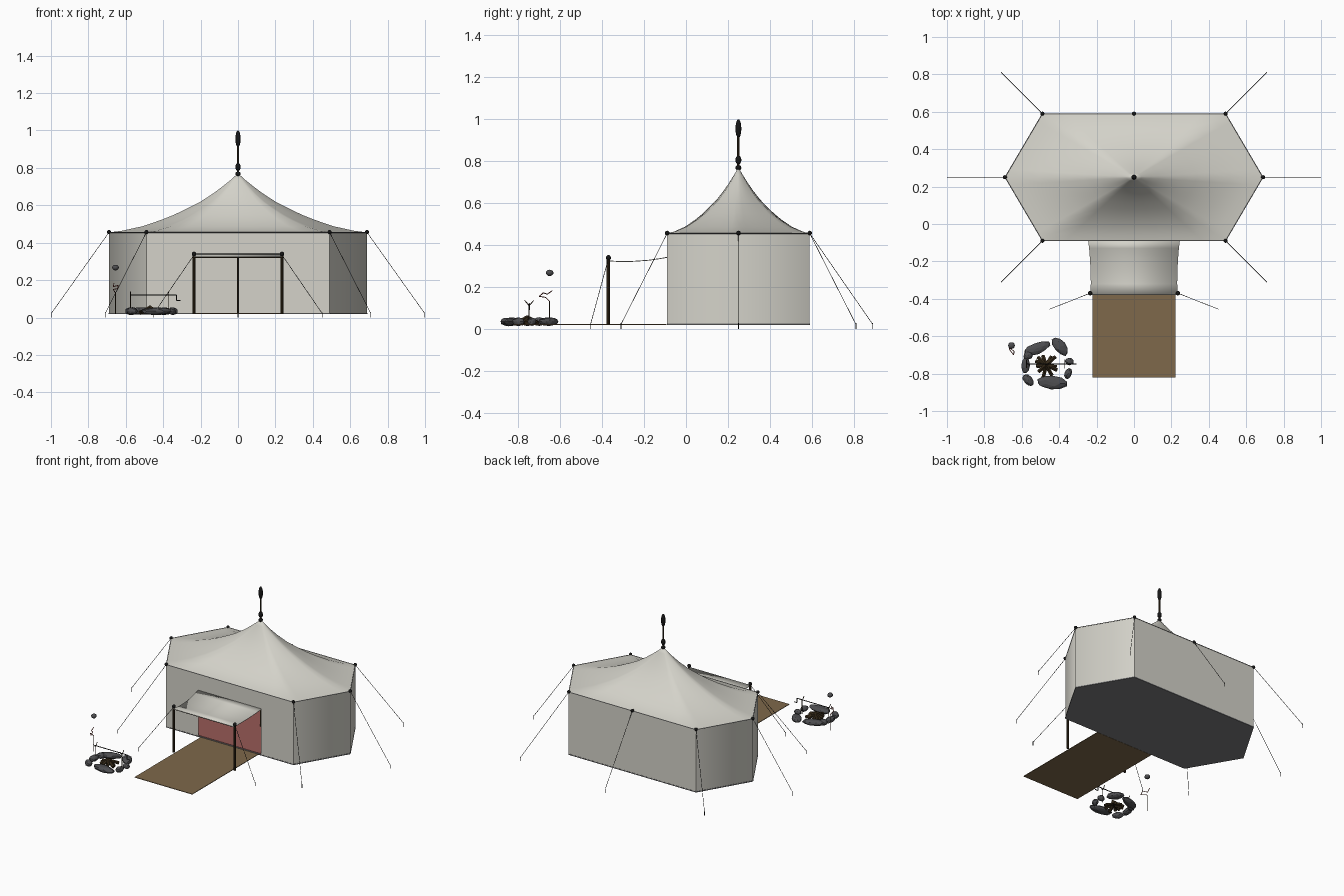
import bpy, bmesh, math, random
from mathutils import Vector, Matrix

if "Cube" in bpy.data.objects:
    bpy.data.objects.remove(bpy.data.objects["Cube"])
random.seed(4)


def mat(name, r, g, b):
    m = bpy.data.materials.new(name)
    m.diffuse_color = (r, g, b, 1)
    m.use_nodes = True
    m.node_tree.nodes["Principled BSDF"].inputs["Base Color"].default_value = m.diffuse_color
    return m


CANVAS = mat("canvas", .66, .65, .59)
RUG = mat("brown mat", .21, .14, .07)
RED = mat("red carpet", .30, .10, .09)
SHEET = mat("grey ground sheet", .2, .2, .205)
STONE = mat("dark stone", .075, .075, .08)
WOOD = mat("dark wood", .035, .022, .009)
BLACK = mat("black", .008, .008, .008)
EMBER = mat("dull red", .2, .04, .03)

CY = .25                       # tent centre in y
G = .024                       # floor level
EAVE = .455
HEX = [(.69, .25), (.49, .59), (-.49, .59), (-.69, .25), (-.49, -.09), (.49, -.09)]


def finish(name, bm, material, smooth=False):
    me = bpy.data.meshes.new(name)
    bm.to_mesh(me)
    bm.free()
    me.materials.append(material)
    for p in me.polygons:
        p.use_smooth = smooth
    ob = bpy.data.objects.new(name, me)
    bpy.context.collection.objects.link(ob)
    return ob


def add_rod(bm, a, b, r, n=8, r2=None):
    a, b = Vector(a), Vector(b)
    d = b - a
    m = Matrix.Translation((a + b) / 2) @ d.to_track_quat('Z', 'Y').to_matrix().to_4x4()
    bmesh.ops.create_cone(bm, cap_ends=True, segments=n, radius1=r,
                          radius2=r if r2 is None else r2, depth=d.length, matrix=m)


def rods(name, paths, r, material, n=8):
    bm = bmesh.new()
    for path in paths:
        for a, b in zip(path, path[1:]):
            add_rod(bm, a, b, r, n)
    return finish(name, bm, material)


def ball(name, c, size, material):
    bm = bmesh.new()
    bmesh.ops.create_uvsphere(bm, u_segments=12, v_segments=8, radius=1,
                              matrix=Matrix.Translation(c) @ Matrix.Diagonal((*size, 1)))
    return finish(name, bm, material, True)


def box(name, lo, hi, material):
    bm = bmesh.new()
    lo, hi = Vector(lo), Vector(hi)
    bmesh.ops.create_cube(bm, size=1, matrix=Matrix.Translation((lo + hi) / 2)
                          @ Matrix.Diagonal((*(hi - lo), 1)))
    return finish(name, bm, material)


def hex_slab(name, z0, z1, s, material):
    bm = bmesh.new()
    f = bm.faces.new([bm.verts.new((x * s, CY + (y - CY) * s, z0)) for x, y in HEX])
    up = bmesh.ops.extrude_face_region(bm, geom=[f])['geom']
    bmesh.ops.translate(bm, vec=(0, 0, z1 - z0), verts=[v for v in up if isinstance(v, bmesh.types.BMVert)])
    bmesh.ops.recalc_face_normals(bm, faces=bm.faces)
    return finish(name, bm, material)


# walls: five plain panels, plus a front panel with a door opening
bm = bmesh.new()
lo = [bm.verts.new((x, y, G)) for x, y in HEX]
hi = [bm.verts.new((x, y, EAVE)) for x, y in HEX]
for i in (0, 1, 2, 3, 5):
    j = (i + 1) % 6
    bm.faces.new((lo[i], lo[j], hi[j], hi[i]))
DW, DH = .24, .335
db = [bm.verts.new((s * DW, -.09, G)) for s in (-1, 1)]
dt = [bm.verts.new((s * DW, -.09, DH)) for s in (-1, 1)]
bm.faces.new((lo[4], db[0], dt[0], hi[4]))
bm.faces.new((db[1], lo[5], hi[5], dt[1]))
bm.faces.new((hi[4], dt[0], dt[1], hi[5]))
for e in bm.edges:             # soft bend only at the two side corners
    if any(abs(v.co.x) < .6 for v in e.verts):
        e.smooth = False
finish("tent_walls", bm, CANVAS, True)

# roof: concave sweep from hexagonal eave to a rounded peak
PROFILE = [(1, .455), (.9, .464), (.75, .487), (.6, .522), (.5, .55), (.4, .583), (.3, .618),
           (.2, .662), (.13, .697), (.06, .735), (.015, .762)]
SUB = 8
outline = []
for i in range(6):
    a, b = Vector(HEX[i]), Vector(HEX[(i + 1) % 6])
    outline += [a.lerp(b, k / SUB) - Vector((0, CY)) for k in range(SUB)]
bm = bmesh.new()
rings = []
for t, z in PROFILE:
    ring = []
    for p in outline:
        ang = math.atan2(p.y / .34, p.x / .66)
        q = Vector((.66 * math.cos(ang), .34 * math.sin(ang))).lerp(p, t ** .5) * t
        ring.append(bm.verts.new((q.x, CY + q.y, z)))
    rings.append(ring)
n = len(outline)
for r0, r1 in zip(rings, rings[1:]):
    for k in range(n):
        bm.faces.new((r0[k], r0[(k + 1) % n], r1[(k + 1) % n], r1[k]))
bm.faces.new(rings[-1])
finish("tent_roof", bm, CANVAS, True)

# floor, carpet and entrance mat
hex_slab("ground_sheet", .018, .025, 1.003, SHEET)
hex_slab("carpet", .0255, .028, .99, RED)
box("entrance_mat", (-.222, -.82, .019), (.222, -.094, .023), RUG)

# centre pole and finial
rods("centre_pole", [[(0, CY, .02), (0, CY, .93)]], .006, WOOD)
ball("peak_collar", (0, CY, .768), (.014, .014, .013), BLACK)
ball("finial_bead", (0, CY, .805), (.014, .014, .022), BLACK)
ball("finial_spindle", (0, CY, .955), (.014, .014, .045), BLACK)

# eave cord, knobs, guy ropes and pegs
rods("eave_cord", [[(x, y, EAVE) for x, y in HEX + HEX[:1]]], .002, SHEET, 6)
anchors = [((.69, .25), (.998, .25)), ((.49, .59), (.71, .81)), ((.49, -.09), (.71, -.31))]
anchors += [((-a[0], a[1]), (-b[0], b[1])) for a, b in anchors]
anchors.append(((0, .59), (0, .89)))
ropes, pegs = [], []
for a, b in anchors:
    ball("eave_knob", (*a, EAVE + .002), (.011, .011, .011), BLACK)
    ropes.append([(*a, EAVE), (*b, .022)])
    pegs.append([(*b, .028), (*b, 0)])
for s in (-1, 1):
    ropes.append([(s * .235, -.37, .335), (s * .45, -.455, .022)])
    pegs.append([(s * .45, -.455, .028), (s * .45, -.455, 0)])
rods("guy_ropes", ropes, .0014, BLACK, 5)
rods("pegs", pegs, .002, BLACK, 5)

# porch canopy on two poles
bm = bmesh.new()
prev = None
for y, z, w in [(-.09, .343, .245), (-.13, .336, .240), (-.18, .329, .236), (-.25, .324, .232),
                (-.32, .323, .231), (-.378, .327, .234)]:
    row = [bm.verts.new((s * w, y, z)) for s in (-1, 1)]
    if prev:
        bm.faces.new((prev[0], row[0], row[1], prev[1]))
    prev = row
canopy = finish("porch_canopy", bm, CANVAS, True)
mod = canopy.modifiers.new("thickness", 'SOLIDIFY')
mod.thickness = .004
rods("canopy_bar", [[(-.235, -.374, .322), (.235, -.374, .322)]], .003, WOOD)
for s in (-1, 1):
    rods("porch_pole", [[(s * .235, -.37, .02), (s * .235, -.37, .335)]], .008, WOOD)
    ball("porch_knob", (s * .235, -.37, .339), (.012, .012, .013), BLACK)

# ring of fire stones
bm = bmesh.new()
for x, y, l, w, rot in [(-.52, -.665, .078, .032, 20), (-.395, -.655, .06, .034, -50),
                        (-.345, -.735, .026, .021, 0), (-.352, -.80, .03, .02, 70),
                        (-.44, -.848, .085, .038, -5), (-.565, -.835, .04, .024, -50),
                        (-.58, -.755, .045, .024, 85), (-.565, -.70, .03, .025, 45)]:
    m = (Matrix.Translation((x, y, .034)) @ Matrix.Rotation(math.radians(rot), 4, 'Z')
         @ Matrix.Diagonal((l, w, .021, 1)))
    for v in bmesh.ops.create_icosphere(bm, subdivisions=2, radius=1)['verts']:
        v.co = m @ (v.co * random.uniform(.88, 1.04))
finish("fire_stones", bm, STONE)

# log pile
bm = bmesh.new()
for k in range(11):
    a = k * math.tau / 11 + random.uniform(-.2, .2)
    r = random.uniform(.05, .068)
    add_rod(bm, (-.47 + r * math.cos(a), -.755 + r * math.sin(a), .026),
            (-.47, -.755, random.uniform(.04, .055)), .011, 6)
finish("logs", bm, WOOD)

# spit with forked uprights and a crank
for x in (-.575, -.37):
    rods("spit_fork", [[(x, -.748, .02), (x, -.748, .112)], [(x, -.748, .11), (x, -.77, .137)],
                       [(x, -.748, .11), (x, -.727, .135)]], .0022, WOOD, 6)
rods("spit_bar", [[(-.578, -.748, .12), (-.33, -.748, .12), (-.33, -.748, .09),
                   (-.308, -.748, .09)]], .003, BLACK, 6)

# tall stick with a curled tip and a round bob above it
X, Y = -.655, -.65
rods("tall_stick", [[(X, Y, .02), (X, Y, .13)]], .0022, WOOD, 6)
rods("curled_tip", [[(X, Y, .13), (X - .012, Y - .02, .15), (X + .012, Y - .05, .155),
                     (X + .014, Y - .03, .172), (X - .012, Y - .012, .165),
                     (X - .008, Y + .012, .182)]], .0022, EMBER, 6)
ball("hanging_bob", (X, Y, .267), (.018, .018, .015), STONE)
